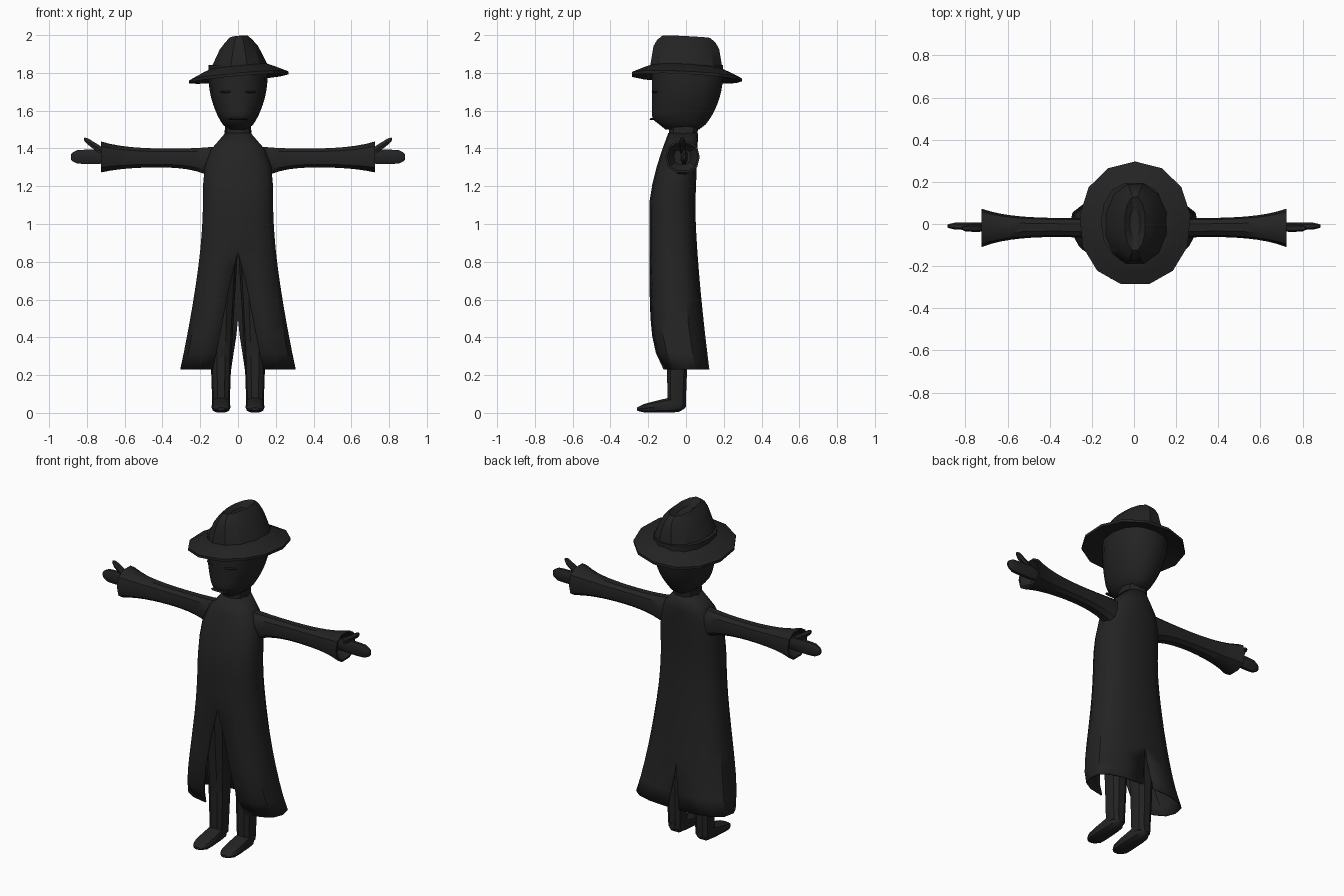
import bpy, bmesh, math
from mathutils import Vector

if "Cube" in bpy.data.objects:
    bpy.data.objects.remove(bpy.data.objects["Cube"])

BLACK = (0.017, 0.017, 0.017, 1)
black = bpy.data.materials.new("soft_black")
black.use_nodes = True
black.diffuse_color = BLACK
black.node_tree.nodes["Principled BSDF"].inputs["Base Color"].default_value = BLACK


def mix(start, end, t):
    return start + (end - start) * t


def bend(value, power):
    return math.copysign(abs(value) ** power, value)


def ring(axis, centre, radius_a, radius_b, sides=10, power=0.8):
    """Rounded cross-section around centre, facing along axis."""
    points = []
    for i in range(sides):
        angle = math.tau * (i + 0.5) / sides
        a = radius_a * bend(math.sin(angle), power)
        b = -radius_b * bend(math.cos(angle), power)
        offset = {"x": (0, a, b), "y": (a, 0, b), "z": (a, b, 0)}[axis]
        points.append(Vector(centre) + Vector(offset))
    return points


def shrink(points, factor, shift):
    """Copy of a ring, scaled about its middle and shifted."""
    middle = sum(points, Vector()) / len(points)
    return [mix(middle, p, factor) + Vector(shift) for p in points]


def skin(name, rows, closed=True, mirror=False, thickness=0, angle=35):
    """Join rows of points into a surface, capping closed ones."""
    bm = bmesh.new()
    grid = [[bm.verts.new(p) for p in row] for row in rows]
    count = len(grid[0])
    for lower, upper in zip(grid, grid[1:]):
        for i in range(count if closed else count - 1):
            j = (i + 1) % count
            bm.faces.new((lower[i], lower[j], upper[j], upper[i]))
    if closed:
        bm.faces.new(grid[0][::-1])
        bm.faces.new(grid[-1])
    bmesh.ops.recalc_face_normals(bm, faces=bm.faces)
    mesh = bpy.data.meshes.new(name)
    bm.to_mesh(mesh)
    bm.free()
    mesh.materials.append(black)
    obj = bpy.data.objects.new(name, mesh)
    bpy.context.collection.objects.link(obj)
    bpy.ops.object.select_all(action="DESELECT")
    obj.select_set(True)
    bpy.context.view_layer.objects.active = obj
    bpy.ops.object.shade_smooth_by_angle(angle=math.radians(angle))
    if mirror:
        obj.modifiers.new("mirror", "MIRROR").merge_threshold = 0.002
    if thickness:
        solid = obj.modifiers.new("thickness", "SOLIDIFY")
        solid.thickness = thickness
        solid.offset = 0


def limb(name, axis, start, end, start_size, end_size, rounded=True, sides=10, mirror=True):
    """Straight tapered part, optionally with rounded ends."""
    rows = []
    steps = 8
    for i in range(steps + 1):
        t = (1 - math.cos(math.pi * i / steps)) / 2
        size = mix(Vector(start_size), Vector(end_size), t)
        if rounded:
            size *= math.sqrt(max(1 - abs(2 * t - 1) ** 6, 0.15))
        rows.append(ring(axis, mix(Vector(start), Vector(end), t), size.x, size.y, sides))
    skin(name, rows, mirror=mirror)


# Long coat: half shell that flares to the hem, opens in front and is slit behind
HEM, WAIST, COLLAR = 0.23, 1.1, 1.48
ROWS, COLUMNS = 14, 8
coat = []
for r in range(ROWS + 1):
    z = mix(HEM, COLLAR, r / ROWS)
    drop = max(0, (WAIST - z) / (WAIST - HEM))
    rise = max(0, (z - WAIST) / (COLLAR - WAIST))
    width = 0.185 + 0.117 * drop ** 1.6 - 0.12 * rise ** 4
    front = -0.19 + 0.07 * drop ** 8 + 0.1 * rise ** 1.5
    back = 0.045 + 0.075 * drop ** 1.5 + 0.015 * rise
    opening = 0.34 * max(0, (0.8 - z) / (0.8 - HEM)) ** 0.7
    slit = 0.06 * max(0, (0.45 - z) / (0.45 - HEM))
    row = []
    for c in range(COLUMNS):
        angle = mix(opening, math.pi - slit, c / (COLUMNS - 1))
        x = width * bend(max(0, math.sin(angle)), 0.75)
        y = (front + back) / 2 - (back - front) / 2 * bend(math.cos(angle), 0.75)
        row.append(Vector((x if x > 0.001 else 0, y, z)))
    coat.append(row)
skin("long_coat", coat, closed=False, mirror=True, thickness=0.008)

# Sleeves: wide at the shoulder, flaring into hollow cuffs
sleeve = []
for r in range(ROWS + 1):
    t = r / ROWS
    flare, root = t ** 5, (1 - t) ** 6
    low = 1.3 - 0.03 * flare - 0.1 * root
    high = 1.4 + 0.04 * flare + 0.02 * root
    front = -0.06 - 0.05 * flare - 0.03 * root
    back = 0.028 + 0.045 * flare
    centre = (mix(0.08, 0.725, t), (front + back) / 2, (low + high) / 2)
    sleeve.append(ring("x", centre, (back - front) / 2, (high - low) / 2))
cuff = sleeve[-1]
sleeve += [shrink(cuff, 0.88, (0, 0, 0)), shrink(cuff, 0.5, (-0.05, 0, 0))]
skin("sleeves", sleeve, mirror=True)

# Hands with an upward thumb
limb("hands", "x", (0.66, -0.01, 1.357), (0.885, -0.01, 1.355), (0.02, 0.04), (0.018, 0.04), sides=8)
limb("thumbs", "x", (0.71, -0.02, 1.38), (0.815, -0.02, 1.45), (0.018, 0.025), (0.016, 0.018), sides=6)

# Trouser legs and shoes
limb("legs", "z", (0.08, -0.072, 0.85), (0.09, -0.046, 0.3), (0.078, 0.09), (0.055, 0.057), rounded=False)
limb("shins", "z", (0.09, -0.046, 0.3), (0.09, -0.05, 0.04), (0.055, 0.057), (0.046, 0.05), rounded=False)
limb("shoes", "y", (0.09, 0, 0.052), (0.09, -0.26, 0.02), (0.047, 0.052), (0.052, 0.02))

# Neck and head: narrow chin swelling to the hat line
limb("neck", "z", (0, -0.02, 1.4), (0, -0.01, 1.55), (0.08, 0.07), (0.065, 0.085), rounded=False, mirror=False)
CHIN, CHEEK = 1.5, 1.79
head = []
for r in range(ROWS):
    t = r / (ROWS - 3)
    swell = math.sin(min(t, 1) * math.pi / 2) ** 0.65
    width = 0.05 + 0.107 * swell
    front = -0.11 - 0.075 * min(1, t * 5)
    back = 0.07 + 0.13 * swell
    centre = (0, (front + back) / 2, mix(CHIN, CHEEK, t))
    head.append(ring("z", centre, width, (back - front) / 2, 14, 0.9))
skin("head", head, angle=50)

# Thin eyelids and mouth
limb("eyelids", "x", (0.035, -0.175, 1.7), (0.095, -0.155, 1.7), (0.012, 0.006), (0.012, 0.006), sides=6)
limb("mouth", "x", (-0.05, -0.178, 1.555), (0.05, -0.178, 1.555), (0.015, 0.006), (0.015, 0.006), sides=6, mirror=False)


# Hat, tipped to one side
def hat_part(name, profile, sides):
    rows = []
    for z, width, depth in profile:
        points = ring("z", (0.005, 0.002, z), width, depth, sides, 0.95)
        rows.append([p + Vector((0, 0, 0.09 * p.x - 0.05 * p.y)) for p in points])
    skin(name, rows, angle=25)


hat_part("hat_brim", [(1.8, 0.16, 0.19), (1.77, 0.265, 0.295), (1.785, 0.265, 0.295),
                      (1.815, 0.2, 0.23), (1.835, 0.15, 0.18)], 13)
hat_part("hat_crown", [(1.8, 0.17, 0.2), (1.84, 0.15, 0.195), (1.93, 0.105, 0.18),
                       (1.965, 0.075, 0.16), (1.99, 0.05, 0.13), (1.965, 0.025, 0.07)], 12)
